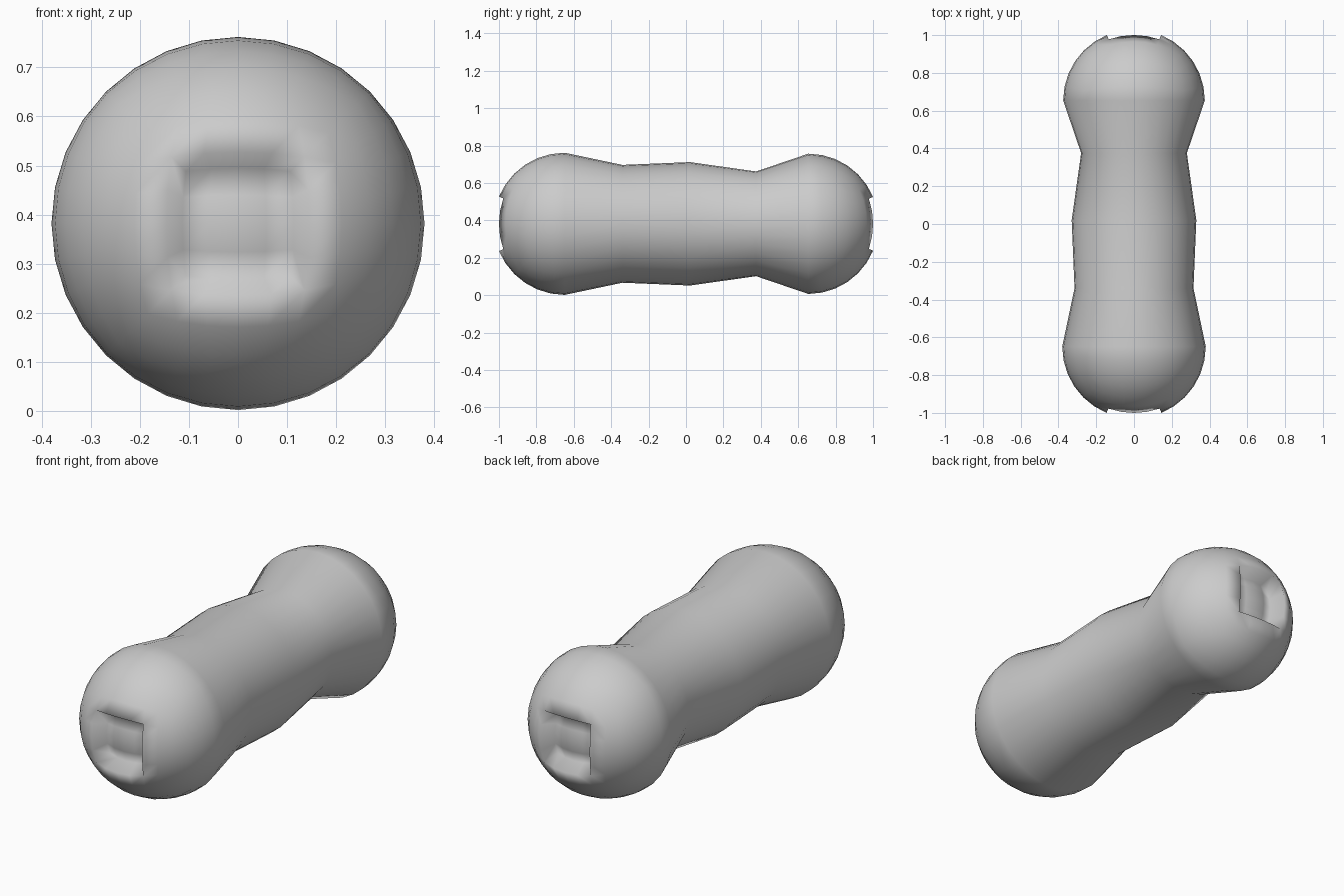
import bpy, bmesh, math
from mathutils import Vector

if "Cube" in bpy.data.objects:
    bpy.data.objects.remove(bpy.data.objects["Cube"])

N = 8                 # quads along one side of each rounded end
CZ = 0.382            # height of the long axis
FRONT = (-0.649, 0.38)  # end centre y, radius
BACK = (0.654, 0.375)
WAIST = [(-0.34, 0.315), (0.02, 0.33), (0.375, 0.28)]
SOCKET_SCALE = 0.78   # socket floor relative to the rounded surface

grey = bpy.data.materials.new("grey")
grey.diffuse_color = (0.6, 0.6, 0.6, 1)
grey.use_nodes = True
grey.node_tree.nodes["Principled BSDF"].inputs["Base Color"].default_value = grey.diffuse_color

bm = bmesh.new()


def ring(y, r):
    return [bm.verts.new((r * math.cos(a), y, CZ + r * math.sin(a)))
            for a in (2 * math.pi * (k - 4) / 32 for k in range(32))]


def bridge(a, b):
    for k in range(32):
        bm.faces.new((a[k], b[k], b[(k + 1) % 32], a[(k + 1) % 32]))


def rounded_end(y0, r, side, equator):
    """Quad-sphere half with a recessed square socket at its tip."""
    def point(u, v, scale=1.0):
        d = Vector((math.tan(u), 1, math.tan(v))).normalized() * r * scale
        return bm.verts.new((d.x, y0 + side * d.y, CZ + d.z))

    step = math.pi / 2 / N
    angle = [(i - N / 2) * step for i in range(N + 1)]
    lo, hi = N // 4, 3 * N // 4
    inside = lambda i, j: lo <= i < hi and lo <= j < hi
    skin = {(i, j): point(angle[i], angle[j])
            for i in range(N + 1) for j in range(N + 1)
            if not (lo < i < hi and lo < j < hi)}
    floor = {(i, j): point(angle[i], angle[j], SOCKET_SCALE)
             for i in range(lo, hi + 1) for j in range(lo, hi + 1)}
    for i in range(N):
        for j in range(N):
            g = floor if inside(i, j) else skin
            bm.faces.new((g[i, j], g[i + 1, j], g[i + 1, j + 1], g[i, j + 1]))
    # socket walls
    def border(a, b):
        n = b - a
        return ([(b, a + k) for k in range(n)] + [(b - k, b) for k in range(n)]
                + [(a, b - k) for k in range(n)] + [(a + k, a) for k in range(n)])
    rim = border(lo, hi)
    for p, q in zip(rim, rim[1:] + rim[:1]):
        bm.faces.new((skin[p], skin[q], floor[q], floor[p]))
    # side rows from the square face out to the equator
    prev = [skin[p] for p in border(0, N)]
    for m in range(1, N // 2):
        row = []
        for k in range(32):
            t = (k % N - N / 2) * step
            lift = math.tan(math.pi / 4 - m * step)
            c, s = [(1, 0), (0, 1), (-1, 0), (0, -1)][k // N]
            d = Vector((c - s * math.tan(t), lift, s + c * math.tan(t)))
            d = d.normalized() * r
            row.append(bm.verts.new((d.x, y0 + side * d.y, CZ + d.z)))
        bridge(prev, row)
        prev = row
    bridge(prev, equator)


# shaft rings, with the waists between the two ends
rings = [ring(*p) for p in [FRONT] + WAIST + [BACK]]
for a, b in zip(rings, rings[1:]):
    bridge(a, b)
rounded_end(*FRONT, -1, rings[0])
rounded_end(*BACK, 1, rings[-1])

bmesh.ops.recalc_face_normals(bm, faces=bm.faces)
for f in bm.faces:
    f.smooth = True
mesh = bpy.data.meshes.new("socketed_shaft")
bm.to_mesh(mesh)
bm.free()
mesh.materials.append(grey)
bpy.context.collection.objects.link(bpy.data.objects.new("socketed_shaft", mesh))
